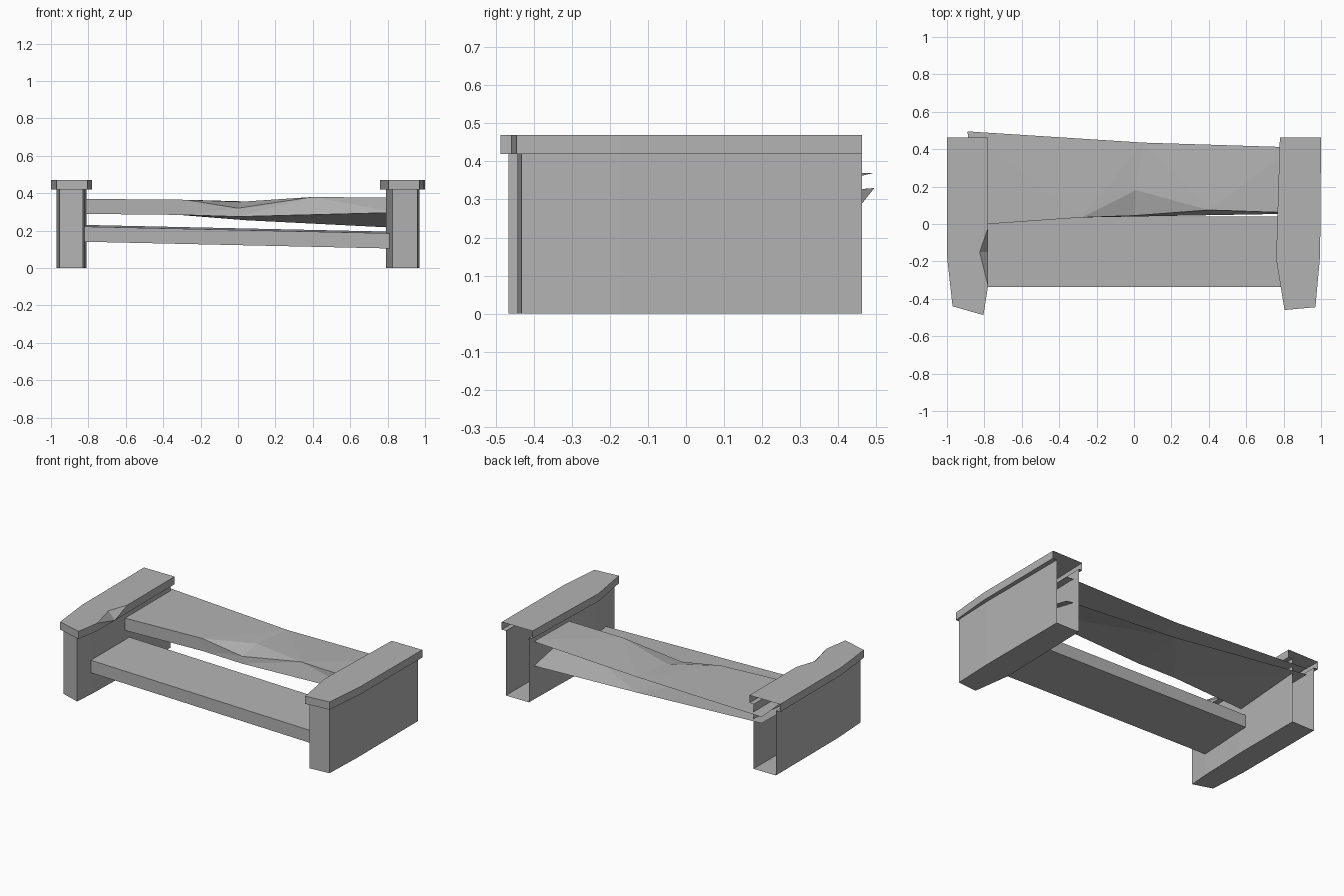
import bpy
import bmesh

cube = bpy.data.objects.get("Cube")
if cube:
    bpy.data.objects.remove(cube, do_unlink=True)

stone = bpy.data.materials.new("grey stone")
stone.use_nodes = True
grey = (0.45, 0.45, 0.45, 1)
stone.diffuse_color = grey
stone.node_tree.nodes["Principled BSDF"].inputs["Base Color"].default_value = grey


def build(name, points, faces):
    """Flat-shaded object from named points and faces listing those names."""
    bm = bmesh.new()
    verts = {key: bm.verts.new(co) for key, co in points.items()}
    for face in faces:
        bm.faces.new([verts[key] for key in face])
    bmesh.ops.recalc_face_normals(bm, faces=bm.faces)
    bmesh.ops.triangulate(bm, faces=[f for f in bm.faces if len(f.verts) > 3])
    mesh = bpy.data.meshes.new(name)
    bm.to_mesh(mesh)
    bm.free()
    mesh.materials.append(stone)
    obj = bpy.data.objects.new(name, mesh)
    bpy.context.collection.objects.link(obj)
    return obj


def ring(label, outline, z):
    return {(label, i): (x, y, z) for i, (x, y) in enumerate(outline)}


def strip(low, high, count):
    """Quads joining two open outlines of equal length."""
    return [[(low, i), (low, i + 1), (high, i + 1), (high, i)]
            for i in range(count - 1)]


def side_wall(name, wall, cap, cap_top):
    """Hollow wall and overhanging cap, both open at the back."""
    n = len(wall)
    points = {**ring("base", wall, 0), **ring("head", wall, 0.42)}
    floor = [("base", i) for i in range(n)]
    build(name + "_wall", points, [floor] + strip("base", "head", n))

    points = {**ring("inner", wall, 0.42), **ring("edge", cap, 0.42),
              **ring("top", cap_top, 0.47)}
    slab = [("top", i) for i in range(n)]
    build(name + "_cap", points, [slab] + strip("inner", "edge", n)
          + strip("edge", "top", n))


BACK = 0.463

# Right wall: its cap has a chip in the inner top edge
wall = [(-0.97, BACK), (-0.97, -0.17), (-0.955, -0.425), (-0.83, -0.466),
        (-0.82, -0.33), (-0.815, -0.15), (-0.81, -0.02), (-0.81, BACK)]
cap = [(-1, BACK), (-1, -0.17), (-0.97, -0.44), (-0.805, -0.487),
       (-0.78, -0.33), (-0.78, -0.15), (-0.78, -0.02), (-0.78, BACK)]
chipped = list(cap)
chipped[5] = (-0.825, -0.15)
side_wall("right", wall, cap, chipped)

# Left wall: bulges slightly inward
wall = [(0.97, BACK), (0.97, -0.17), (0.96, -0.432), (0.825, -0.443),
        (0.79, -0.19), (0.805, BACK)]
cap = [(1, BACK), (0.995, -0.17), (0.97, -0.445), (0.805, -0.46),
       (0.76, -0.19), (0.78, BACK)]
side_wall("left", wall, cap, cap)

# Lower step: slanted slab
lower = {}
for end, x, drop in (("right", -0.84, 0), ("left", 0.84, 0.037)):
    lower[end, "front_top"] = (x, -0.338, 0.222 - drop)
    lower[end, "back_top"] = (x, 0.04, 0.231 - drop)
    lower[end, "back_low"] = (x, 0.04, 0.15 - drop)
    lower[end, "front_low"] = (x, -0.338, 0.141 - drop)
corners = ["front_top", "back_top", "back_low", "front_low"]
faces = [[(end, c) for c in corners] for end in ("right", "left")]
for c, d in zip(corners, corners[1:] + corners[:1]):
    faces.append([("right", c), ("right", d), ("left", d), ("left", c)])
build("lower_step", lower, faces)

# Upper step: twisted slab, open at the back, with a chipped front edge
upper = {
    "top_right": (-0.85, -0.005, 0.37),
    "chip_right": (-0.28, 0.035, 0.365),
    "chip_front": (0, 0.045, 0.32),
    "chip_back": (0.01, 0.18, 0.354),
    "chip_left": (0.4, 0.075, 0.38),
    "top_left": (0.85, 0.06, 0.376),
    "back_right": (-0.89, 0.495, 0.37),
    "back_mid": (0.05, 0.435, 0.356),
    "back_left": (0.85, 0.41, 0.376),
    "low_right": (-0.85, -0.005, 0.29),
    "low_chip": (-0.28, 0.035, 0.284),
    "low_mid": (0, 0.04, 0.275),
    "low_left": (0.85, 0.055, 0.297),
    "under_right": (-0.89, 0.495, 0.33),
    "under_mid": (0.05, 0.435, 0.255),
    "under_left": (0.85, 0.41, 0.215),
}
faces = [
    # tread and chip
    ["top_right", "chip_right", "back_right"],
    ["chip_right", "back_mid", "back_right"],
    ["chip_right", "chip_back", "back_mid"],
    ["chip_back", "chip_left", "back_mid"],
    ["chip_left", "back_left", "back_mid"],
    ["chip_left", "top_left", "back_left"],
    ["chip_right", "chip_front", "chip_back"],
    ["chip_front", "chip_left", "chip_back"],
    # riser
    ["top_right", "chip_right", "low_chip", "low_right"],
    ["chip_right", "chip_front", "low_mid", "low_chip"],
    ["chip_front", "chip_left", "low_mid"],
    ["chip_left", "top_left", "low_left", "low_mid"],
    # underside
    ["low_right", "low_chip", "under_right"],
    ["low_chip", "under_mid", "under_right"],
    ["low_chip", "low_mid", "under_mid"],
    ["low_mid", "low_left", "under_left", "under_mid"],
]
build("upper_step", upper, faces)
